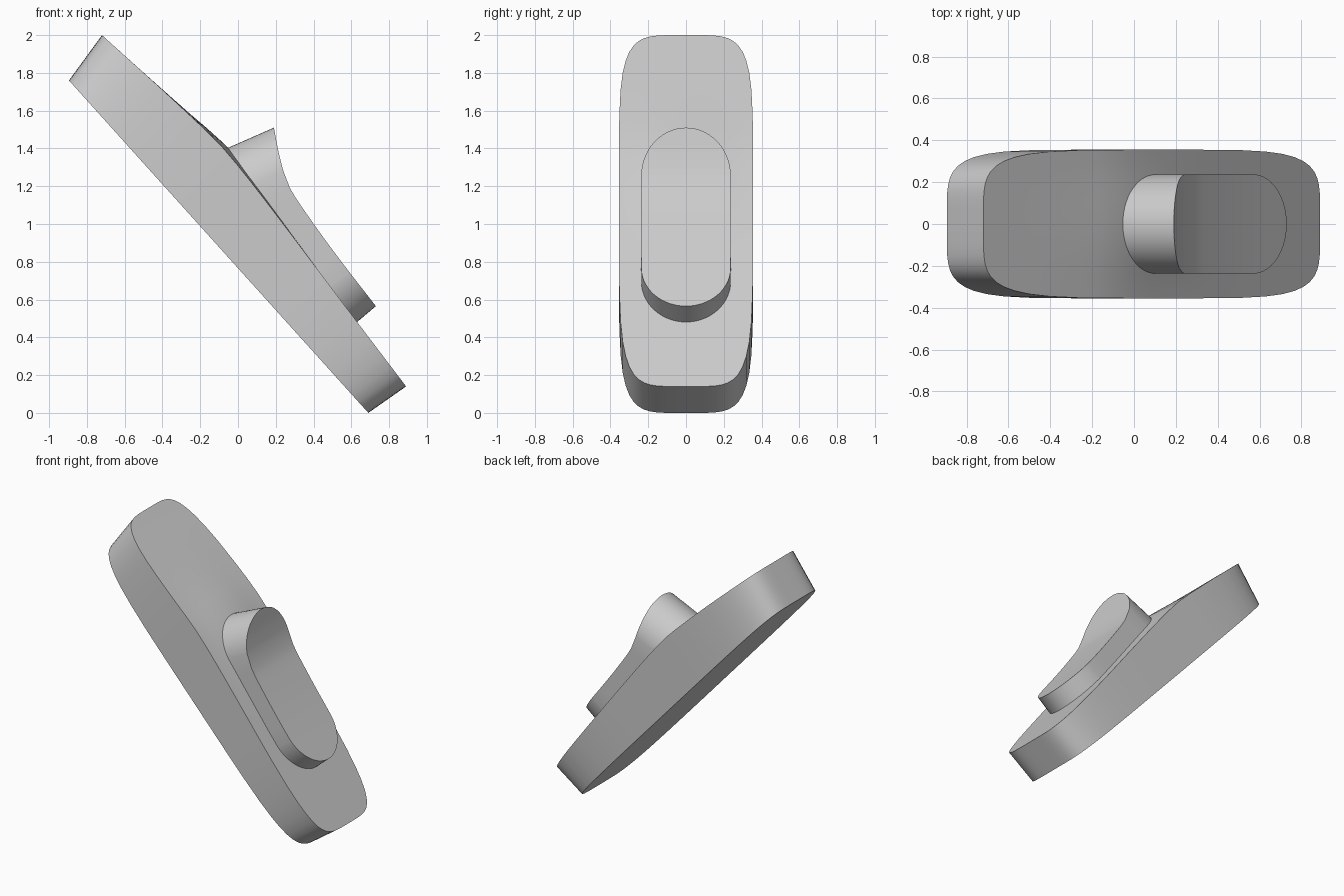
import bpy, bmesh, math
from mathutils import Vector

cube = bpy.data.objects.get("Cube")
if cube:
    bpy.data.objects.remove(cube, do_unlink=True)

grey = bpy.data.materials.new("plain_grey")
grey.use_nodes = True
grey.diffuse_color = (0.6, 0.6, 0.6, 1)
grey.node_tree.nodes["Principled BSDF"].inputs["Base Color"].default_value = (0.6, 0.6, 0.6, 1)


def spline(points, steps=16):
    """Smooth curve through (x, z) points, returned as a lookup by u in -1..1."""
    p = [Vector((x, 0, z)) for x, z in points]
    p = [2 * p[0] - p[1]] + p + [2 * p[-1] - p[-2]]
    path = []
    for a, b, c, d in zip(p, p[1:], p[2:], p[3:]):
        for i in range(steps):
            t = i / steps
            path.append(b + (c - a) * t / 2 + (2 * a - 5 * b + 4 * c - d) * t**2 / 2
                        + (3 * b - a - 3 * c + d) * t**3 / 2)
    path.append(p[-2])
    dist = [0]
    for a, b in zip(path, path[1:]):
        dist.append(dist[-1] + (b - a).length)

    def at(u):
        s = (u + 1) / 2 * dist[-1]
        i = 0
        while i < len(path) - 2 and dist[i + 1] < s:
            i += 1
        return path[i].lerp(path[i + 1], (s - dist[i]) / (dist[i + 1] - dist[i]))
    return at


def loft(name, lower, upper, half_width, end_shape, crown=0, columns=12):
    """Solid between two surfaces sharing a rounded outline."""
    ends = [end_shape(k * math.pi / 28) for k in range(14)]
    middle = [(k / 10, end_width(k / 10, end_shape)) for k in range(-4, 5)]
    stations = sorted(ends + middle + [(-u, w) for u, w in ends])
    bm = bmesh.new()
    rows = []
    for u, w in stations:
        low, high = [], []
        for j in range(columns + 1):
            v = (2 * j / columns - 1) * w
            y = Vector((0, v * half_width, 0))
            lift = crown * math.exp(-((u + 0.15) / 0.3) ** 2) * (1 - v * v) ** 2
            low.append(bm.verts.new(lower(u) + y))
            high.append(bm.verts.new(upper(u) + y + Vector((0.8, 0, 0.6)) * lift))
        rows.append(high + low[::-1])
    n = len(rows[0])
    for a, b in zip(rows, rows[1:]):
        for j in range(n):
            k = (j + 1) % n
            bm.faces.new((a[j], a[k], b[k], b[j]))
    bmesh.ops.remove_doubles(bm, verts=bm.verts, dist=0.0001)
    bmesh.ops.recalc_face_normals(bm, faces=bm.faces)
    mesh = bpy.data.meshes.new(name)
    bm.to_mesh(mesh)
    bm.free()
    mesh.materials.append(grey)
    obj = bpy.data.objects.new(name, mesh)
    bpy.context.collection.objects.link(obj)
    bpy.ops.object.select_all(action="DESELECT")
    obj.select_set(True)
    bpy.context.view_layer.objects.active = obj
    bpy.ops.object.shade_smooth_by_angle(angle=math.radians(35))
    return obj


def squared_end(phi, n=5):
    w = math.sin(phi)
    return (1 - w**n) ** (1 / n), w


def round_end(phi, e=0.47):
    return 1 - e + e * math.cos(phi), math.sin(phi)


def end_width(u, shape):
    return (1 - abs(u) ** 5) ** 0.2 if shape is squared_end else 1


# Long tilted slab, thickest in the middle
slab_under = spline([(-0.895, 1.76), (-0.1, 0.877), (0.69, 0)])
slab_top = spline([(-0.72, 2), (-0.257, 1.577), (0.015, 1.29), (0.63, 0.482), (0.89, 0.14)])
loft("slab", slab_under, slab_top, 0.355, squared_end, crown=0.025)

# Raised pad with a scooped face, sunk slightly into the slab
pad_base = spline([(-0.106, 1.38), (0.247, 0.917), (0.6, 0.455)])
pad_face = spline([(0.19, 1.51), (0.222, 1.35), (0.27, 1.2), (0.38, 1.03),
                   (0.54, 0.81), (0.73, 0.565)])
loft("pad", pad_base, pad_face, 0.237, round_end)
